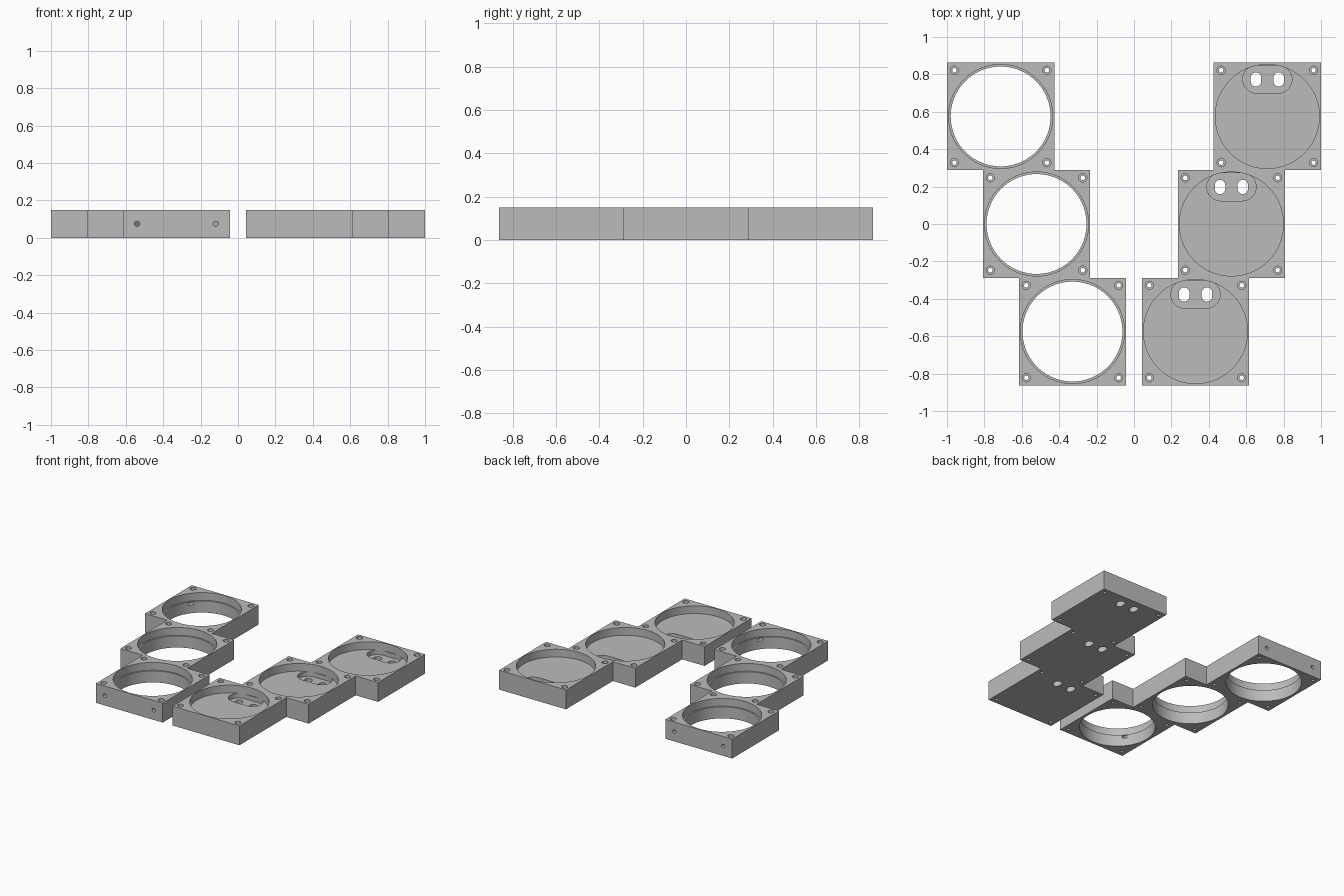
import bpy, bmesh, math
from mathutils import Matrix, Vector

cube = bpy.data.objects.get("Cube")
if cube:
    bpy.data.objects.remove(cube, do_unlink=True)

H = 0.15                    # plate thickness
HALF = 0.287                # half the side of one square block
PITCH = 2 * HALF + 0.001
CENTRES = [(0.329 + 0.192 * i, PITCH * (i - 1)) for i in range(3)]
SEAT_Z = 0.09               # level of the round seat

grey = bpy.data.materials.new("grey")
grey.use_nodes = True
grey.diffuse_color = (0.5, 0.5, 0.5, 1)
grey.node_tree.nodes["Principled BSDF"].inputs["Base Color"].default_value = grey.diffuse_color


def to_object(name, bm):
    bmesh.ops.recalc_face_normals(bm, faces=bm.faces)
    mesh = bpy.data.meshes.new(name)
    bm.to_mesh(mesh)
    bm.free()
    mesh.materials.append(grey)
    obj = bpy.data.objects.new(name, mesh)
    bpy.context.collection.objects.link(obj)
    return obj


def prism(bm, outline, z0, z1):
    face = bm.faces.new([bm.verts.new((x, y, z0)) for x, y in outline])
    up = bmesh.ops.extrude_face_region(bm, geom=[face])["geom"]
    bmesh.ops.translate(bm, vec=(0, 0, z1 - z0),
                        verts=[v for v in up if isinstance(v, bmesh.types.BMVert)])


def cylinder(bm, x, y, r, z0, z1, n=32):
    ring = [(x + r * math.cos(math.tau * i / n), y + r * math.sin(math.tau * i / n))
            for i in range(n)]
    prism(bm, ring, z0, z1)


def stadium(bm, x, y, dx, dy, r, z0, z1, n=16):
    # rounded slot: two half circles moved apart by (dx, dy)
    start = math.atan2(dy, dx) - math.pi / 2
    pts = []
    for side in (1, -1):
        for i in range(n + 1):
            a = start + math.pi * i / n + (0 if side > 0 else math.pi)
            pts.append((x + side * dx + r * math.cos(a), y + side * dy + r * math.sin(a)))
    prism(bm, pts, z0, z1)


def stepped_plate(name, side):
    # outline of three blocks, each shifted sideways from the last
    right, left = [], []
    for i, (x, y) in enumerate(CENTRES):
        y0, y1 = PITCH * (i - 1.5), PITCH * (i - 0.5)
        right += [(side * (x + HALF), y0), (side * (x + HALF), y1)]
        left += [(side * (x - HALF), y0), (side * (x - HALF), y1)]
    bm = bmesh.new()
    prism(bm, right + left[::-1], 0, H)
    return to_object(name, bm)


def cut(obj, bm):
    cutter = to_object("cutter", bm)
    cutter.hide_render = True
    mod = obj.modifiers.new("cut", "BOOLEAN")
    mod.operation = "DIFFERENCE"
    mod.solver = "EXACT"
    mod.object = cutter
    bpy.ops.object.select_all(action="DESELECT")
    bpy.context.view_layer.objects.active = obj
    obj.select_set(True)
    bpy.ops.object.modifier_apply(modifier=mod.name)
    bpy.data.objects.remove(cutter, do_unlink=True)


def cut_seats_and_screws(obj, side):
    wide, narrow = bmesh.new(), bmesh.new()
    for x, y in CENTRES:
        cylinder(wide, side * x, y, 0.278, SEAT_Z, H + 0.1, 96)
        for sx in (-1, 1):
            for sy in (-1, 1):
                px, py = side * x + sx * 0.247, y + sy * 0.247
                cylinder(wide, px, py, 0.022, H - 0.03, H + 0.1, 24)
                cylinder(narrow, px, py, 0.012, -0.1, H + 0.1, 24)
    cut(obj, wide)
    cut(obj, narrow)


# Ring frame: stepped bores open right through
ring_frame = stepped_plate("ring_frame", -1)
cut_seats_and_screws(ring_frame, -1)
bores = bmesh.new()
for x, y in CENTRES:
    cylinder(bores, -x, y, 0.267, -0.1, H + 0.1, 96)
cut(ring_frame, bores)

# Cable holes drilled through the two end walls into the bores
drills = bmesh.new()
for (x, y), end in ((CENTRES[0], -1), (CENTRES[2], 1)):
    for sx in (-1, 1):
        mid = Vector((-x + sx * 0.21, y + end * 0.25, H / 2))
        bmesh.ops.create_cone(drills, cap_ends=True, segments=24, radius1=0.014,
                              radius2=0.014, depth=0.24,
                              matrix=Matrix.Translation(mid) @ Matrix.Rotation(math.pi / 2, 4, "X"))
cut(ring_frame, drills)

# Base plate: round recesses with an oval pocket and two slots in each
base_plate = stepped_plate("base_plate", 1)
cut_seats_and_screws(base_plate, 1)
pockets, slots = bmesh.new(), bmesh.new()
for x, y in CENTRES:
    stadium(pockets, x, y + 0.198, 0.058, 0, 0.074, 0.055, SEAT_Z + 0.01)
    for sx in (-1, 1):
        stadium(slots, x + sx * 0.061, y + 0.198, 0, 0.01, 0.028, -0.1, H - 0.02)
cut(base_plate, pockets)
cut(base_plate, slots)

# Smooth the round walls, keep the edges sharp
for obj in (ring_frame, base_plate):
    bpy.ops.object.select_all(action="DESELECT")
    obj.select_set(True)
    bpy.context.view_layer.objects.active = obj
    bpy.ops.object.shade_smooth_by_angle(angle=math.radians(30))
